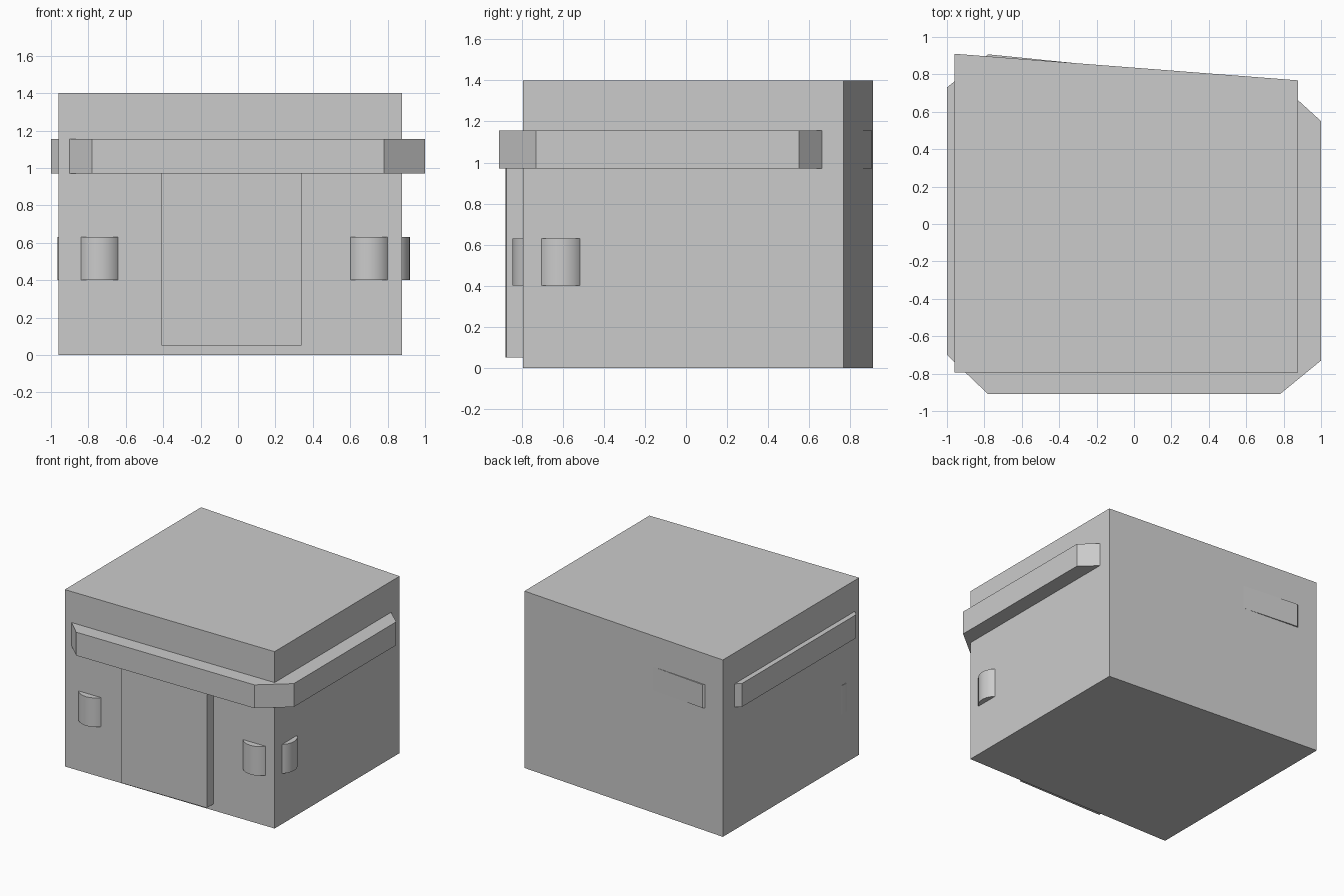
import bpy, bmesh, math

default = bpy.data.objects.get("Cube")
if default:
    bpy.data.objects.remove(default, do_unlink=True)

# Single plain grey finish
grey = bpy.data.materials.new("plain grey")
grey.use_nodes = True
COLOR = (0.6, 0.6, 0.6, 1)
grey.diffuse_color = COLOR
grey.node_tree.nodes["Principled BSDF"].inputs["Base Color"].default_value = COLOR


def prism(name, outline, bottom, top, smooth=False):
    """Extrude a plan outline (counter-clockwise) from bottom to top."""
    bm = bmesh.new()
    base = bm.faces.new([bm.verts.new((x, y, bottom)) for x, y in outline])
    lid = bmesh.ops.extrude_face_region(bm, geom=[base])["geom"]
    verts = [g for g in lid if isinstance(g, bmesh.types.BMVert)]
    bmesh.ops.translate(bm, verts=verts, vec=(0, 0, top - bottom))
    bmesh.ops.recalc_face_normals(bm, faces=bm.faces)
    mesh = bpy.data.meshes.new(name)
    bm.to_mesh(mesh)
    bm.free()
    mesh.materials.append(grey)
    obj = bpy.data.objects.new(name, mesh)
    bpy.context.collection.objects.link(obj)
    if smooth:
        bpy.ops.object.select_all(action="DESELECT")
        obj.select_set(True)
        bpy.context.view_layer.objects.active = obj
        bpy.ops.object.shade_smooth_by_angle(angle=math.radians(40))
    return obj


def rounded_lamp(name, x, y, radius=0.125):
    """Round wall lamp, sunk into the wall so that only an arc shows."""
    steps = [math.tau * i / 24 for i in range(24)]
    outline = [(x + radius * math.cos(a), y + radius * math.sin(a)) for a in steps]
    prism(name, outline, 0.40, 0.63, smooth=True)


# Main block with a slanted back wall
prism("building_body", [(-0.96, -0.795), (0.877, -0.795), (0.877, 0.768), (-0.96, 0.91)], 0, 1.4)

# Canopy band with clipped corners
prism("canopy_band", [(-0.78, -0.91), (0.78, -0.91), (1, -0.73), (1, 0.55),
                      (0.78, 0.75), (-0.78, 0.907), (-1, 0.73), (-1, -0.70)], 0.97, 1.155)

# Entrance block below the canopy
prism("entrance", [(-0.41, -0.88), (0.34, -0.875), (0.34, -0.7), (-0.405, -0.7)], 0.05, 1.0)

# Wall lamps on the front and both sides
rounded_lamp("front_right_lamp", -0.74, -0.72)
rounded_lamp("front_left_lamp", 0.70, -0.72)
rounded_lamp("side_left_lamp", 0.795, -0.61)
rounded_lamp("side_right_lamp", -0.84, -0.61)
